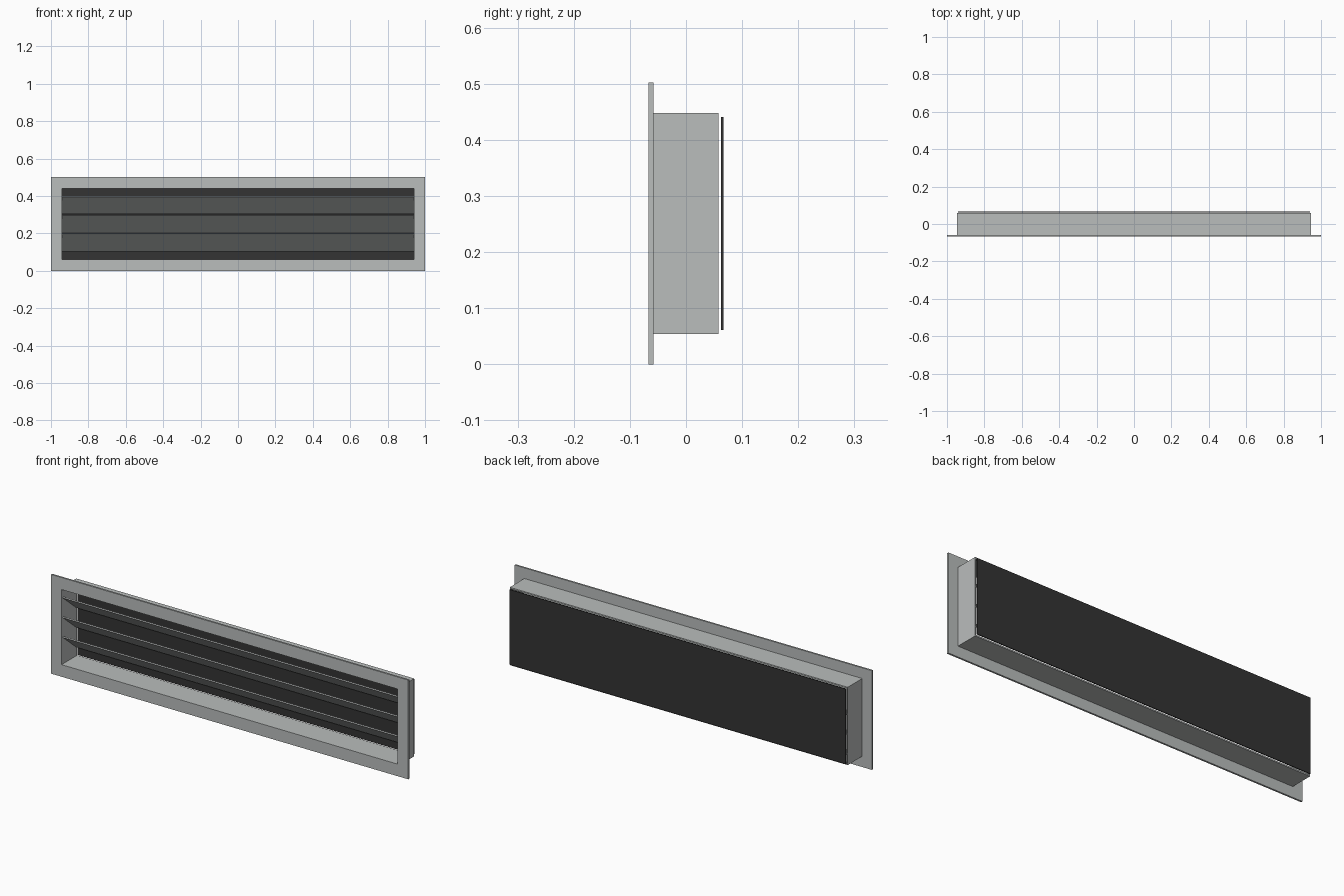
import bpy, bmesh, math
from mathutils import Matrix

if "Cube" in bpy.data.objects:
    bpy.data.objects.remove(bpy.data.objects["Cube"])


def material(name, rgb):
    m = bpy.data.materials.new(name)
    m.diffuse_color = (*rgb, 1)
    m.use_nodes = True
    m.node_tree.nodes["Principled BSDF"].inputs["Base Color"].default_value = m.diffuse_color
    return m


GREY = material("light grey metal", (0.49, 0.51, 0.505))
DARK = material("dark backing", (0.033, 0.033, 0.033))
MID = 0.251  # height of the vent's centre


def finish(name, bm, mat):
    bmesh.ops.recalc_face_normals(bm, faces=bm.faces)
    me = bpy.data.meshes.new(name)
    bm.to_mesh(me)
    bm.free()
    me.materials.append(mat)
    ob = bpy.data.objects.new(name, me)
    bpy.context.collection.objects.link(ob)
    return ob


def box(name, size, loc, mat, tilt=0):
    bm = bmesh.new()
    bmesh.ops.create_cube(bm, size=1, matrix=Matrix.Translation(loc)
                          @ Matrix.Rotation(tilt, 4, 'X')
                          @ Matrix.Diagonal((*size, 1)))
    return finish(name, bm, mat)


def ring(name, outer, inner, y0, y1, mat):
    """Rectangular tube along y; outer and inner are half sizes (x, z)."""
    bm = bmesh.new()
    loops = []
    for (hx, hz), y in ((outer, y0), (outer, y1), (inner, y1), (inner, y0)):
        loops.append([bm.verts.new((sx * hx, y, MID + sz * hz))
                      for sx, sz in ((-1, -1), (1, -1), (1, 1), (-1, 1))])
    for i in range(4):
        a, b = loops[i], loops[(i + 1) % 4]
        for j in range(4):
            k = (j + 1) % 4
            bm.faces.new((a[j], a[k], b[k], b[j]))
    return finish(name, bm, mat)


# Front flange and the duct collar behind it
ring("front_flange", (1.0, MID), (0.941, 0.190), -0.067, -0.058, GREY)
ring("duct_collar", (0.946, 0.197), (0.941, 0.190), -0.058, 0.058, GREY)

# Three slats sloping down toward the back
for i in range(3):
    box(f"louvre_slat_{i + 1}", (1.882, 0.142, 0.006),
        (0, 0, MID + (i - 1) * 0.1), GREY, math.radians(-40))

# Dark panel closing the back
box("back_panel", (1.882, 0.005, 0.380), (0, 0.0645, MID), DARK)
